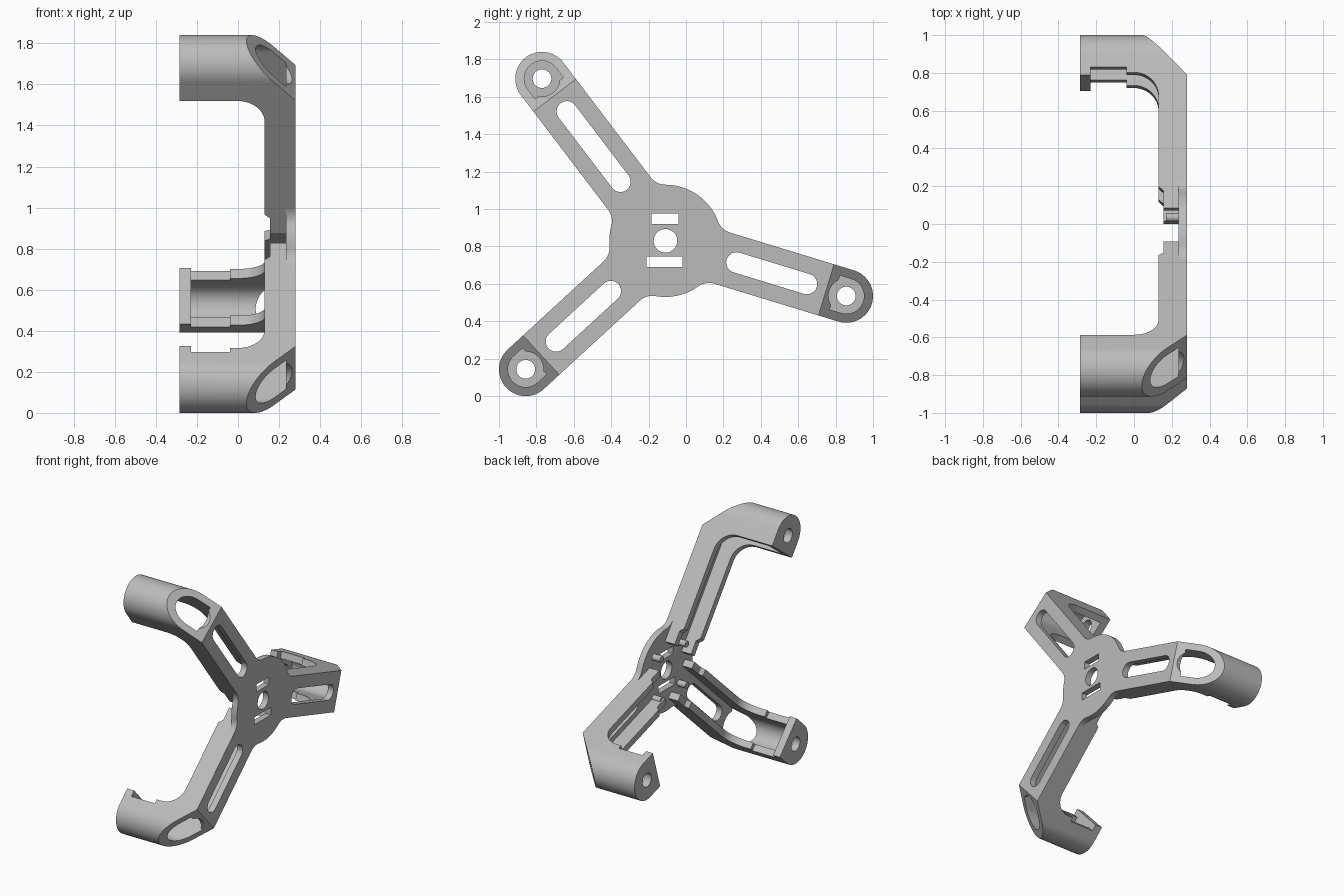
import bpy, bmesh
from math import sin, cos, pi, hypot, atan2, sqrt
from mathutils import Matrix, Vector

if "Cube" in bpy.data.objects:
    bpy.data.objects.remove(bpy.data.objects["Cube"])

grey = bpy.data.materials.new("satin grey")
grey.use_nodes = True
grey.diffuse_color = (0.5, 0.5, 0.5, 1)
grey.node_tree.nodes["Principled BSDF"].inputs["Base Color"].default_value = (0.5, 0.5, 0.5, 1)

HUB_Y, HUB_Z = -0.11, 0.83
HALF = 0.143              # half width of an arm
BORE = 0.095              # half width of the inner channel
OUT, FLOOR, IN, END = 0.28, 0.235, 0.13, -0.285
HUB_R, FILLET = 0.3, 0.1
REACH = sqrt((HUB_R + FILLET) ** 2 - (HALF + FILLET) ** 2)


def frame(angle):
    """Local axes: along the arm, across the arm, world x."""
    c, s = cos(angle), sin(angle)
    return Matrix(((0, 0, 1, 0), (c, -s, 0, HUB_Y), (s, c, 0, HUB_Z), (0, 0, 0, 1)))


def prism(name, pts, lo, hi, mat, side=False):
    """Extrude a plan (along, across) or, if side, a profile (along, x)."""
    bm = bmesh.new()
    rings = []
    for h in (lo, hi):
        rings.append([bm.verts.new(mat @ Vector((p, h, q) if side else (p, q, h)))
                      for p, q in pts])
    bm.faces.new(rings[0])
    bm.faces.new(rings[1][::-1])
    n = len(pts)
    for i in range(n):
        j = (i + 1) % n
        bm.faces.new((rings[0][j], rings[0][i], rings[1][i], rings[1][j]))
    bmesh.ops.recalc_face_normals(bm, faces=bm.faces)
    mesh = bpy.data.meshes.new(name)
    bm.to_mesh(mesh)
    bm.free()
    mesh.materials.append(grey)
    obj = bpy.data.objects.new(name, mesh)
    bpy.context.collection.objects.link(obj)
    return obj


def arc(cx, cy, r, a0, a1, n=12):
    return [(cx + r * cos(a0 + (a1 - a0) * i / n), cy + r * sin(a0 + (a1 - a0) * i / n))
            for i in range(n + 1)]


def circle(cx, cy, r, n=48):
    return arc(cx, cy, r, 0, 2 * pi, n)[:-1]


def box(x0, x1, y0, y1):
    return [(x0, y0), (x1, y0), (x1, y1), (x0, y1)]


def combine(obj, tool, op="DIFFERENCE"):
    mod = obj.modifiers.new(op, "BOOLEAN")
    mod.operation, mod.object, mod.solver = op, tool, "EXACT"
    bpy.context.view_layer.objects.active = obj
    bpy.ops.object.modifier_apply(modifier=mod.name)
    bpy.data.objects.remove(tool)


def finish(obj):
    bpy.ops.object.select_all(action="DESELECT")
    obj.select_set(True)
    bpy.context.view_layer.objects.active = obj
    bpy.ops.object.shade_smooth_by_angle(angle=0.5)


def build_arm(name, angle, tip, notched):
    m = frame(angle)
    face = tip - (0.1 if notched else 0.115)
    # side profile: plate, chamfered knee, leg, inner fillet, stepped rails
    profile = [(REACH, OUT), (tip - 0.112, OUT), (tip + HALF + 0.001, 0.04),
               (tip + HALF + 0.001, END), (tip - 0.115, END)]
    if notched:
        profile += [(tip - 0.115, -0.23), (tip - 0.07, -0.23), (tip - 0.07, -0.04), (face, -0.04)]
    profile += arc(face - IN, 0, IN, 0, pi / 2)
    profile += [(0.28, IN), (0.255, 0.157), (0.16, 0.157), (0.16, FLOOR), (REACH, FLOOR)]
    arm = prism(name, profile, -HALF - 0.01, HALF + 0.01, m, side=True)
    # round the tip in plan
    plan = [(0, HALF), (0, -HALF)] + arc(tip, 0, HALF, -pi / 2, pi / 2, 32)
    combine(arm, prism("cutter", plan, -0.5, 0.5, m), "INTERSECT")
    # open channel, bore through the knee, screw hole and long slot
    combine(arm, prism("cutter", box(0, tip, -BORE, BORE), -0.23, FLOOR, m))
    combine(arm, prism("cutter", circle(tip, 0, BORE), -0.23, 0.5, m))
    combine(arm, prism("cutter", circle(tip, 0, 0.05), -0.5, 0, m))
    near, far = 0.397, tip - 0.22
    slot = arc(far, 0, 0.055, -pi / 2, pi / 2) + arc(near, 0, 0.055, pi / 2, 1.5 * pi)
    combine(arm, prism("cutter", slot, 0.1, 0.5, m))
    finish(arm)


# arms, in counterclockwise order around the hub
tips = {"right_arm": (0.857, 0.535, True), "upper_arm": (-0.77, 1.697, False),
        "lower_arm": (-0.857, 0.143, True)}
angles = []
for name, (y, z, notched) in tips.items():
    dy, dz = y - HUB_Y, z - HUB_Z
    angle = atan2(dz, dy)
    angles.append(angle)
    build_arm(name, angle, hypot(dy, dz), notched)

# hub plate outline: disc blended into each arm by concave fillets
flare = atan2(HALF + FILLET, REACH)
outline = []
for i, a in enumerate(angles):
    right = arc(REACH, -HALF - FILLET, FILLET, pi - flare, pi / 2, 8)
    left = [(p, -q) for p, q in reversed(right)]
    outline += [(p * cos(a) - q * sin(a), p * sin(a) + q * cos(a)) for p, q in right + left]
    gap = (angles[(i + 1) % 3] - a) % (2 * pi)
    outline += arc(0, 0, HUB_R, a + flare, a + gap - flare, 16)[1:-1]

flat = frame(0)
hub = prism("hub_plate", outline, FLOOR, OUT, flat)
for hole in (circle(0, 0, 0.063), box(-0.075, 0.07, 0.09, 0.145), box(-0.1, 0.09, -0.14, -0.085)):
    combine(hub, prism("cutter", hole, 0, 0.5, flat))
finish(hub)

# locating pegs on the inner side of the hub
for sy in (-1, 1):
    for sz in (-1, 1):
        peg = prism("hub_peg", circle(sy * 0.145, sz * 0.15, 0.023, 20), 0.17, FLOOR + 0.01, flat)
        finish(peg)
